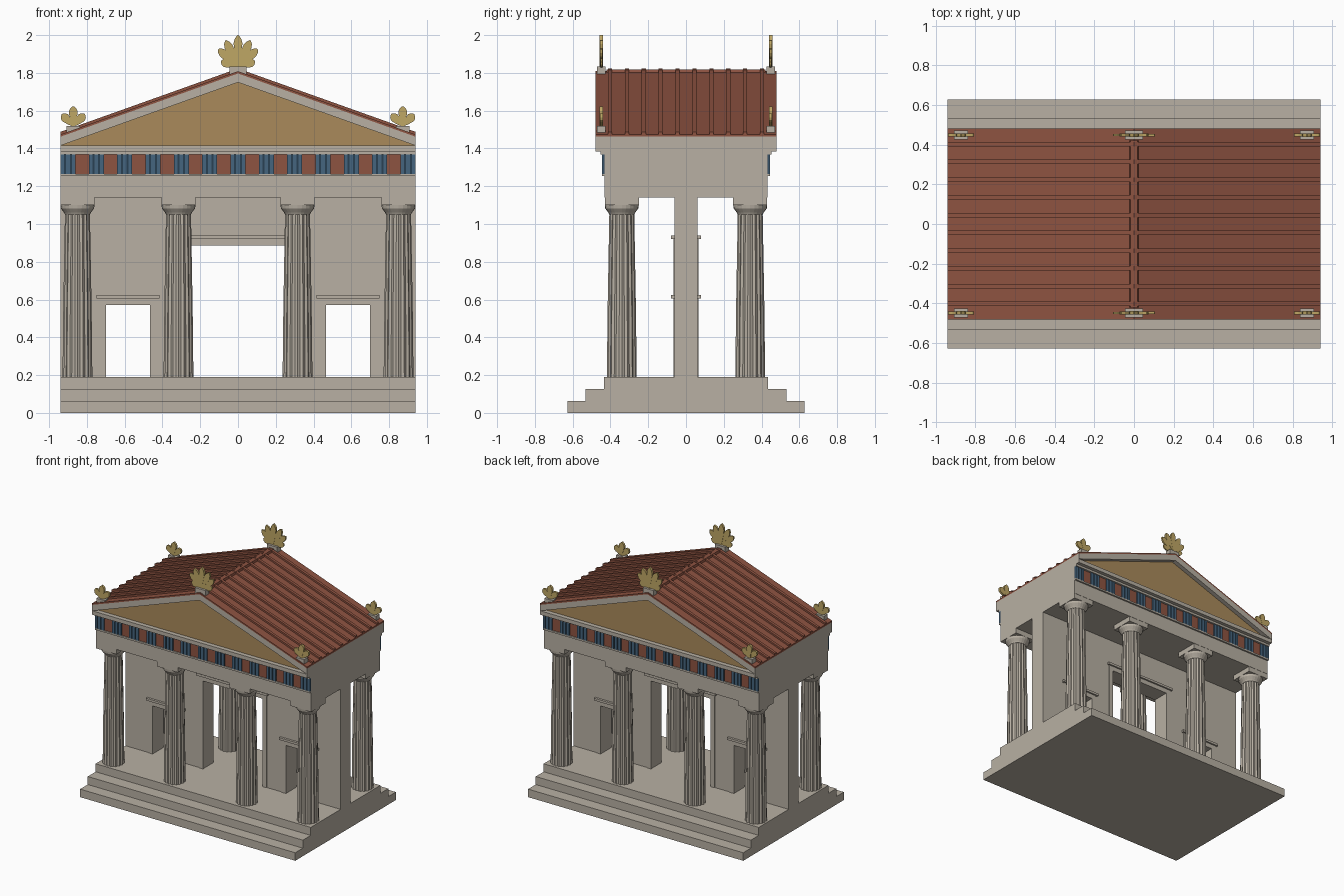
import bpy, bmesh, math
from mathutils import Matrix

cube = bpy.data.objects.get("Cube")
if cube:
    bpy.data.objects.remove(cube, do_unlink=True)


def material(name, r, g, b):
    m = bpy.data.materials.new(name)
    m.use_nodes = True
    m.diffuse_color = (r, g, b, 1)
    m.node_tree.nodes["Principled BSDF"].inputs["Base Color"].default_value = (r, g, b, 1)
    return m


STONE = material("pale stone", .48, .434, .367)
RED = material("terracotta", .27, .087, .053)
OCHRE = material("ochre", .40, .255, .105)
GOLD = material("gold", .52, .385, .13)
BLUE = material("blue", .06, .13, .21)
NAVY = material("dark blue", .022, .05, .085)


def finish(name, bm, mat):
    bmesh.ops.recalc_face_normals(bm, faces=bm.faces[:])
    mesh = bpy.data.meshes.new(name)
    bm.to_mesh(mesh)
    bm.free()
    mesh.materials.append(mat)
    ob = bpy.data.objects.new(name, mesh)
    bpy.context.collection.objects.link(ob)
    return ob


def prism(name, outline, y0, y1, mat):
    """Extrude an x-z outline along y."""
    bm = bmesh.new()
    face = bm.faces.new([bm.verts.new((x, y0, z)) for x, z in outline])
    new = bmesh.ops.extrude_face_region(bm, geom=[face])["geom"]
    moved = [v for v in new if isinstance(v, bmesh.types.BMVert)]
    bmesh.ops.translate(bm, verts=moved, vec=(0, y1 - y0, 0))
    return finish(name, bm, mat)


def box(name, x0, x1, y0, y1, z0, z1, mat=STONE):
    return prism(name, [(x0, z0), (x1, z0), (x1, z1), (x0, z1)], y0, y1, mat)


def lathe(name, x, y, rings, sides, flute=1.0):
    """Stack of rings (radius, z); flute pulls every second vertex inward."""
    bm = bmesh.new()
    loops = []
    for r, z in rings:
        loop = []
        for i in range(sides):
            a = math.tau * i / sides
            k = r * (flute if i % 2 else 1)
            loop.append(bm.verts.new((x + k * math.cos(a), y + k * math.sin(a), z)))
        loops.append(loop)
    for low, high in zip(loops, loops[1:]):
        for i in range(sides):
            j = (i + 1) % sides
            bm.faces.new((low[i], low[j], high[j], high[i]))
    bm.faces.new(loops[0])
    bm.faces.new(loops[-1])
    return finish(name, bm, STONE)


W = .94            # half width of the building
FLOOR, BEAM = .19, 1.14
DEPTH = .435       # half depth of the entablature
EAVE = .48         # half depth of the cornice and roof
RISE = .335        # roof rise from eave to ridge

# Stepped platform
for i, d in enumerate((.628, .533, DEPTH)):
    box(f"platform_step_{i + 1}", -W, W, -d, d, i * FLOOR / 3, (i + 1) * FLOOR / 3)

# Cross wall with three doorways: (left, right, top)
DOORS = [(-.70, -.465, .57), (-.26, .26, .885), (.465, .70, .57)]
WALL = .062
outline = [(-W, BEAM), (-W, FLOOR)]
for a, b, top in DOORS:
    outline += [(a, FLOOR), (a, top), (b, top), (b, FLOOR)]
outline += [(W, FLOOR), (W, BEAM)]
prism("cross_wall", outline, -WALL, WALL, STONE)

# Door surrounds and their cap mouldings
for i, (a, b, top) in enumerate(DOORS):
    f = .036
    t = top + f
    prism(f"door_frame_{i + 1}",
          [(a - f, FLOOR), (a, FLOOR), (a, top), (b, top), (b, FLOOR),
           (b + f, FLOOR), (b + f, t), (a - f, t)],
          -WALL - .005, WALL + .005, STONE)
    box(f"door_cap_{i + 1}", a - .05, b + .05, -.08, .08, t, t + .018)

# Fluted columns with capitals
for side, y in (("front", -.34), ("back", .34)):
    for i, x in enumerate((-.85, -.315, .315, .85)):
        tag = f"{side}_{i + 1}"
        lathe(f"column_shaft_{tag}", x, y,
              [(.079, FLOOR), (.075, .55), (.066, 1.06)], 32, .91)
        lathe(f"column_capital_{tag}", x, y,
              [(.066, 1.05), (.071, 1.06), (.088, 1.083), (.09, 1.1)], 24)
        box(f"column_abacus_{tag}", x - .09, x + .09, y - .09, y + .09, 1.1, BEAM)

# Entablature and horizontal cornice
box("entablature", -W, W, -DEPTH + .003, DEPTH - .003, BEAM, 1.39)
box("frieze_lower_band", -W, W, -.445, .445, 1.253, 1.266)
box("frieze_upper_band", -W, W, -.452, .452, 1.368, 1.386)
box("cornice", -W, W, -EAVE, EAVE, 1.385, 1.416)

# Frieze of red panels and three-bar blue blocks, front and back
Z0, Z1 = 1.266, 1.368
COUNT, BLOCK = 13, .08
pitch = (2 * W - BLOCK) / (COUNT - 1)
for side, s in (("front", -1), ("back", 1)):
    base = s * (DEPTH - .004)
    box(f"frieze_panels_{side}", -W + .01, W - .01, base, s * (DEPTH + .001), Z0, Z1, RED)
    for i in range(COUNT):
        x = -W + i * pitch
        box(f"frieze_block_{side}_{i + 1}", x, x + BLOCK, base, s * (DEPTH + .003), Z0, Z1, NAVY)
        for k in range(3):
            bx = x + k * .03
            box(f"frieze_bar_{side}_{i + 1}_{k + 1}", bx, bx + .02,
                base, s * (DEPTH + .01), Z0, Z1, BLUE)


def chevron(name, z, thick, y0, y1, mat, w=W):
    """Gable-shaped band; z is its underside at the eave."""
    return prism(name, [(-w, z), (0, z + RISE), (w, z), (w, z + thick),
                        (0, z + RISE + thick), (-w, z + thick)], y0, y1, mat)


# Gable, raking cornice and tiled roof
prism("gable_panel", [(-W, 1.415), (W, 1.415), (0, 1.415 + RISE)], -.445, .445, OCHRE)
chevron("raking_cornice", 1.415, .047, -EAVE, EAVE, STONE)
chevron("roof_sheet", 1.462, .012, -EAVE, EAVE, RED)
RIBS = 10
for i in range(RIBS):
    y = (i - (RIBS - 1) / 2) * .0895
    chevron(f"roof_rib_{i + 1}", 1.468, .02, y - .011, y + .011, RED)
prism("roof_ridge", [(-.025, 1.79), (.025, 1.79), (.018, 1.818), (-.018, 1.818)],
      -.42, .42, RED)


def palmette(name, x, y, z, petals, width):
    """Fan of leaf plates given as (angle in degrees, length)."""
    shape = [(0, .008), (.3, .55), (.6, .95), (.76, 1), (.9, .7), (1, .12)]
    bm = bmesh.new()
    for n, (deg, length) in enumerate(petals):
        half = .009 - .0008 * n
        right = [(width / 2 * w, length * t) for t, w in shape]
        pts = right + [(-px, pz) for px, pz in reversed(right)]
        turn = Matrix.Translation((x, y, z)) @ Matrix.Rotation(math.radians(deg), 4, 'Y')
        front = [bm.verts.new(turn @ Matrix.Translation((px, -half, pz)).translation) for px, pz in pts]
        back = [bm.verts.new(turn @ Matrix.Translation((px, half, pz)).translation) for px, pz in pts]
        bm.faces.new(front)
        bm.faces.new(back)
        for i in range(len(pts)):
            j = (i + 1) % len(pts)
            bm.faces.new((front[i], front[j], back[j], back[i]))
    return finish(name, bm, GOLD)


# Roof ornaments on stone blocks, at the ridge and the four corners
LARGE = [(0, .168), (25, .155), (-25, .155), (48, .14), (-48, .14), (72, .095), (-72, .095)]
SMALL = [(0, .108), (42, .09), (-42, .09)]
for side, y in (("front", -.448), ("back", .448)):
    box(f"ridge_block_{side}", -.045, .045, y - .023, y + .023, 1.775, 1.835)
    palmette(f"ridge_ornament_{side}", 0, y, 1.832, LARGE, .046)
    for hand, x in (("left", .872), ("right", -.872)):
        box(f"corner_block_{hand}_{side}", x - .036, x + .036, y - .023, y + .023, 1.46, 1.52)
        palmette(f"corner_ornament_{hand}_{side}", x, y, 1.515, SMALL, .046)
        box(f"ornament_stem_{hand}_{side}", x - .013, x + .013, y - .008, y + .008, 1.515, 1.56, GOLD)
